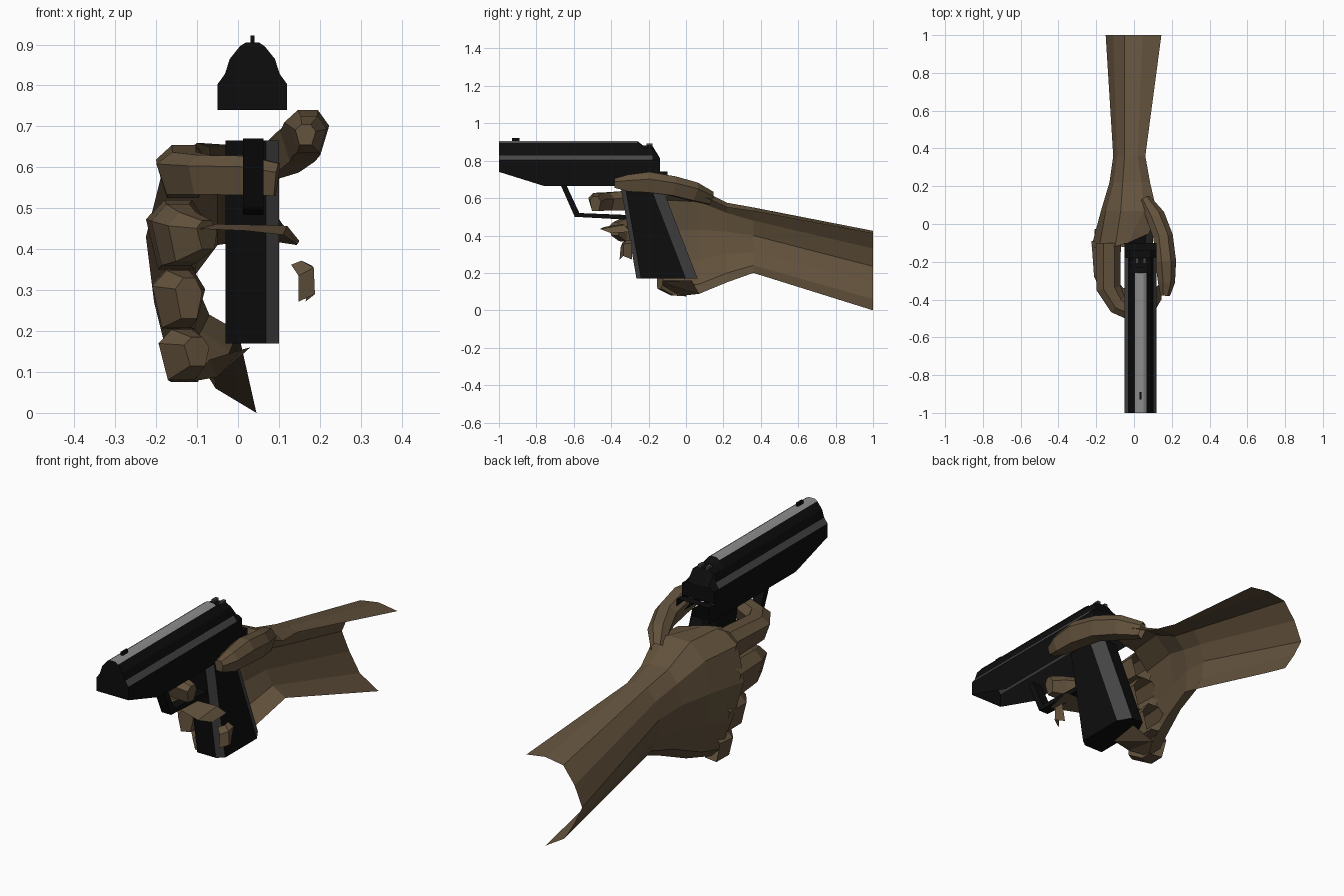
import bpy, bmesh
from mathutils import Vector

if "Cube" in bpy.data.objects:
    bpy.data.objects.remove(bpy.data.objects["Cube"])


def material(name, r, g, b):
    m = bpy.data.materials.new(name)
    m.diffuse_color = (r, g, b, 1)
    m.use_nodes = True
    m.node_tree.nodes["Principled BSDF"].inputs["Base Color"].default_value = m.diffuse_color
    return m


GLOVE = material("brown glove", .125, .085, .046)
BLACK = material("gun black", .004, .004, .004)
GREY = material("dark grey edge", .06, .06, .06)
LIGHT = material("worn light grey", .27, .27, .27)
CX = .035   # centre line of the gun


def build(name, verts, faces, mats, rule=None):
    me = bpy.data.meshes.new(name)
    me.from_pydata([tuple(v) for v in verts], [], faces)
    for m in mats:
        me.materials.append(m)
    bm = bmesh.new()
    bm.from_mesh(me)
    bmesh.ops.remove_doubles(bm, verts=bm.verts, dist=.0005)
    bmesh.ops.recalc_face_normals(bm, faces=bm.faces)
    bm.normal_update()
    if rule:
        for f in bm.faces:
            f.material_index = rule(f.calc_center_median(), f.normal)
    bm.to_mesh(me)
    bm.free()
    ob = bpy.data.objects.new(name, me)
    bpy.context.collection.objects.link(ob)
    return ob


def loft(name, rings, mats, closed=False, caps=(), rule=None):
    """Skin between rings of equal length; caps are extra faces by index."""
    n = len(rings[0])
    verts = [p for r in rings for p in r]
    faces = []
    for i in range(len(rings) - 1):
        for j in range(n if closed else n - 1):
            k = (j + 1) % n
            faces.append((i * n + j, i * n + k, (i + 1) * n + k, (i + 1) * n + j))
    return build(name, verts, faces + list(caps), mats, rule)


def finger(name, path, sizes, cap=True):
    """Six-sided tube along a path, sizes are (half width, half height)."""
    pts = [Vector(p) for p in path]
    rings = []
    for i, p in enumerate(pts):
        t = (pts[min(i + 1, len(pts) - 1)] - pts[max(i - 1, 0)]).normalized()
        side = t.cross(Vector((0, 0, 1))).normalized()
        up = side.cross(t)
        w, h = sizes[i]
        rings.append([p + side * w * a + up * h * b for a, b in
                      ((1, .45), (.4, 1), (-.5, 1), (-1, .3), (-.6, -1), (.6, -1))])
    last = 6 * (len(pts) - 1)
    caps = [tuple(range(last, last + 6))] if cap else []
    return loft(name, rings, [GLOVE], True, caps)


# Slide: open underneath, stepped sides and rounded top
def slide_ring(y, bottom, top):
    half = [(.085, bottom), (.085, .745), (.085, .803), (.067, .828),
            (.055, .865), (.03, .896), (.016, .905)]
    pts = half + [(-x, z) for x, z in reversed(half)]
    return [(CX + x, y, min(z, top)) for x, z in pts]


def slide_colour(c, n):
    if c.z > .89 and abs(c.x - CX) < .03 and c.y < -.27 and n.z > .5:
        return 2
    if .81 < c.z < .82 and abs(n.x) > .4 and c.y < -.17:
        return 1
    return 0


slide_rings = [slide_ring(*r) for r in (
    (-1, .74, 1), (-.76, .665, 1), (-.26, .665, 1), (-.23, .665, .882),
    (-.18, .665, .88), (-.14, .665, .815))]
back = 14 * 5
loft("slide", slide_rings, [BLACK, GREY, LIGHT], False,
     [tuple(range(14)), tuple(range(back + 1, back + 13))], slide_colour)

# Frame tail behind the slide, open underneath
loft("frame_tail", [[(CX + x, y, z) for x, z in
     ((.085, .665), (.085, .742), (-.085, .742), (-.085, .665))] for y in (-.14, -.1)], [BLACK])


def box(name, lo, hi, mat):
    ring = lambda z: [(lo[0], lo[1], z), (hi[0], lo[1], z), (hi[0], hi[1], z), (lo[0], hi[1], z)]
    return loft(name, [ring(lo[2]), ring(hi[2])], [mat], True, [(0, 1, 2, 3), (4, 5, 6, 7)])


# Sights
box("front_sight", (.03, -.93, .9), (.04, -.89, .922), BLACK)
for sx in (-.02, .02):
    box("rear_sight", (CX + sx - .008, -.21, .87), (CX + sx + .008, -.18, .892), GREY)


# Grip: slanted prism with bevelled edges on the thumb side
def grip_ring(z, front, bevel, rear_bevel, rear):
    return [(-.03, front, z), (.068, front, z), (.1, bevel, z), (.1, rear_bevel, z),
            (.062, rear, z), (0, rear, z), (-.03, rear_bevel, z)]


loft("grip", [grip_ring(.17, -.265, -.24, 0, .062), grip_ring(.665, -.35, -.325, -.19, -.13)],
     [BLACK, GREY], True, [tuple(range(7))],
     lambda c, n: 1 if .07 < c.x < .095 and abs(n.x) > .3 else 0)

# Trigger guard: bent strip
guard = [((-.67, .67), (-.64, .67)), ((-.595, .5), (-.57, .52)), ((-.32, .485), (-.32, .51))]
loft("trigger_guard", [[(.012, *a), (.062, *a), (.062, *b), (.012, *b)] for a, b in guard],
     [BLACK], True)

# Forearm, wrist and back of the hand: shell open on the thumb side
def arm_ring(y, *xz):
    return [(x, y, z) for x, z in xz]


loft("forearm_and_palm", [
    arm_ring(1, (.145, .41), (.045, .425), (-.05, .41), (-.11, .33),
             (-.15, .235), (-.11, .15), (-.055, .06), (.045, 0)),
    arm_ring(.36, (.06, .53), (.02, .55), (-.05, .54), (-.09, .48),
             (-.11, .4), (-.1, .31), (-.07, .24), (0, .2)),
    arm_ring(.22, (.085, .55), (.04, .575), (-.06, .575), (-.11, .52),
             (-.13, .42), (-.12, .3), (-.09, .2), (-.02, .15)),
    arm_ring(.07, (.12, .62), (.05, .65), (-.07, .65), (-.15, .58),
             (-.175, .43), (-.165, .27), (-.13, .14), (-.05, .088)),
    [(.08, -.05, .64), (-.03, -.1, .655), (-.1, -.12, .66), (-.185, -.13, .59),
     (-.225, -.12, .43), (-.205, -.06, .27), (-.17, -.02, .13), (-.11, -.03, .077)],
], [GLOVE])

# Heel of the hand under the grip
build("palm_heel", [(-.05, .07, .088), (-.11, -.03, .077), (-.07, -.12, .13),
                    (.01, -.13, .155), (.03, .03, .16)],
      [(0, 1, 2), (0, 2, 3), (0, 3, 4)], [GLOVE])

# Fingers
finger("index_finger", [(-.135, -.1, .59), (-.135, -.34, .585), (-.085, -.425, .582),
                        (.02, -.475, .58), (.095, -.485, .57)],
       [(.065, .065), (.065, .052), (.055, .048), (.05, .048), (.03, .04)])
finger("middle_finger", [(-.15, -.09, .435), (-.15, -.27, .435), (-.125, -.34, .43),
                         (-.075, -.38, .435)],
       [(.075, .085), (.062, .075), (.055, .06), (.04, .035)])
finger("ring_finger", [(-.145, -.03, .28), (-.15, -.15, .278), (-.12, -.225, .28)],
       [(.065, .075), (.06, .07), (.035, .05)])
finger("little_finger", [(-.13, 0, .14), (-.14, -.07, .142), (-.1, -.14, .15)],
       [(.055, .065), (.055, .062), (.035, .035)])
finger("thumb", [(.06, .13, .6), (.115, .04, .635), (.155, -.07, .665),
                 (.168, -.2, .685), (.172, -.31, .68), (.165, -.38, .68)],
       [(.03, .035), (.05, .05), (.052, .052), (.055, .055), (.045, .045), (.025, .025)])

# Visible top of the middle finger crossing the grip
loft("middle_finger_top", [
    [(-.1, -.34, .462), (.02, -.34, .46), (.12, -.33, .457), (.15, -.3, .42)],
    [(-.1, -.4, .45), (.02, -.44, .445), (.11, -.46, .435), (.145, -.4, .412)]], [GLOVE])

# Ring fingertip showing on the thumb side
loft("ring_fingertip", [
    [(.13, -.34, .362), (.148, -.35, .335), (.148, -.355, .272)],
    [(.155, -.32, .372), (.185, -.335, .355), (.188, -.335, .29)],
    [(.15, -.29, .374), (.18, -.29, .36), (.165, -.29, .272)]], [GLOVE])
